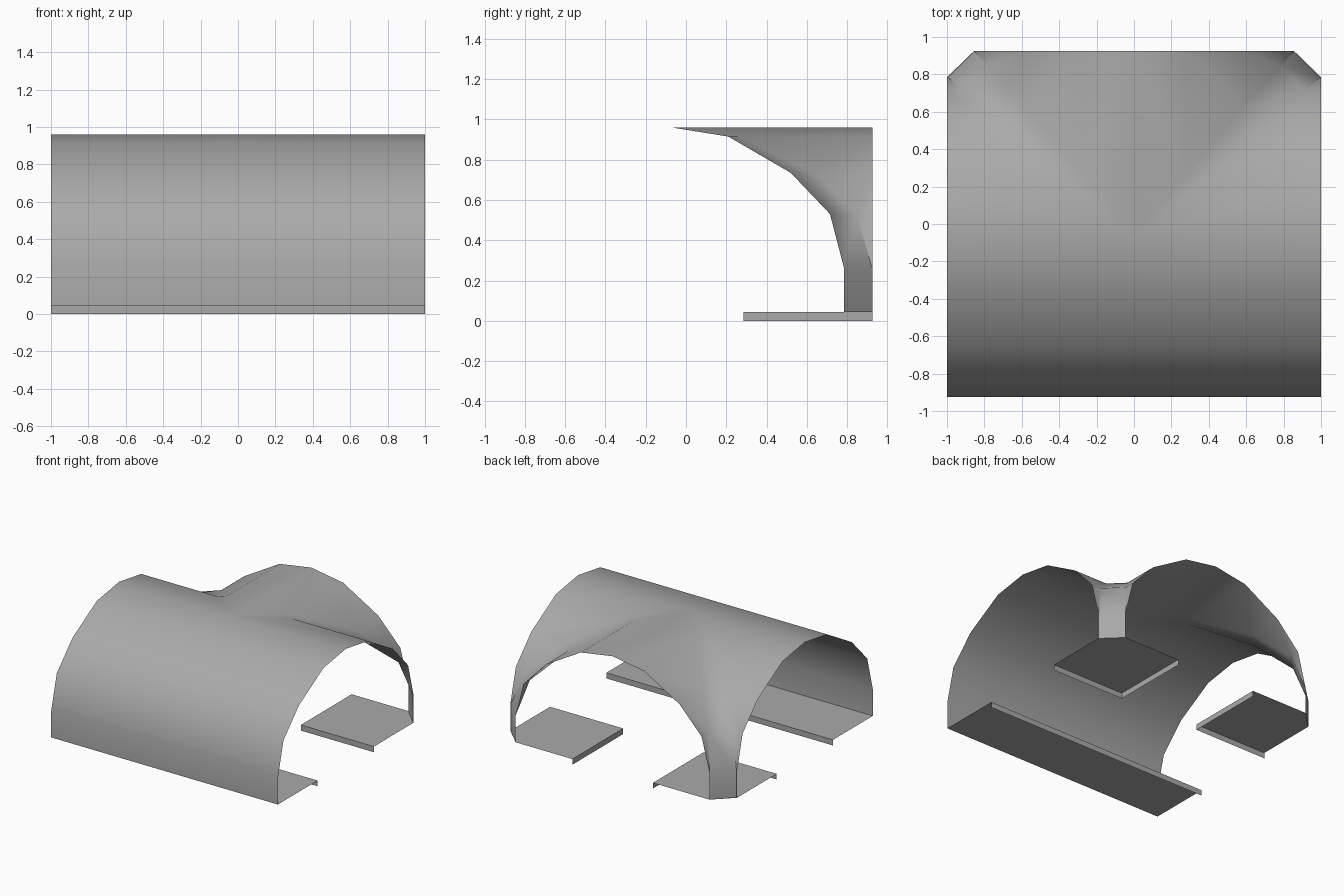
import bpy, bmesh, math

cube = bpy.data.objects.get("Cube")
if cube:
    bpy.data.objects.remove(cube)

# One grey stone colour
stone = bpy.data.materials.new("grey_stone")
stone.use_nodes = True
grey = (0.4, 0.4, 0.4, 1)
stone.diffuse_color = grey
stone.node_tree.nodes["Principled BSDF"].inputs["Base Color"].default_value = grey

BACK, FRONT, AXIS_Y = 0.925, -0.925, -0.07
LEDGE = 0.045

# Arch levels: half width, height, chamfer of the back corner
LEVELS = [(0.855, LEDGE, 0.14), (0.855, 0.26, 0.14), (0.785, 0.53, 0.13),
          (0.59, 0.735, 0.11), (0.28, 0.915, 0.05), (0, 0.96, 0)]


def add_face(bm, points, facing):
    """Add a face without repeated corners, turned towards a direction."""
    unique = []
    for p in points:
        if all(math.dist(p, q) > 0.002 for q in unique):
            unique.append(p)
    if len(unique) < 3:
        return
    face = bm.faces.new([bm.verts.new(p) for p in unique])
    face.normal_update()
    if face.normal.dot(facing) < 0:
        face.normal_flip()


def finish(bm, name):
    bmesh.ops.remove_doubles(bm, verts=bm.verts[:], dist=0.0015)
    mesh = bpy.data.meshes.new(name)
    bm.to_mesh(mesh)
    bm.free()
    mesh.materials.append(stone)
    obj = bpy.data.objects.new(name, mesh)
    bpy.context.collection.objects.link(obj)
    return obj


# Vaulted shell: a passage along x meeting a passage towards the back
def back_row(side, w, z, c):
    inner = AXIS_Y + w
    return [(side, inner, z), (side * min(w + c, 1), inner, z),
            (side * w, min(inner + c, BACK), z), (side * w, BACK, z)]


bm = bmesh.new()
for low, high in zip(LEVELS, LEVELS[1:]):
    for side in (-1, 1):
        # Front half of the long passage
        a, b = [[(0, AXIS_Y - w, z), (side, AXIS_Y - w, z)] for w, z, c in (low, high)]
        add_face(bm, [a[0], a[1], b[1], b[0]], (0, -1, 0.1))
        # Side wall, chamfered pillar and back passage wall
        a, b = back_row(side, *low), back_row(side, *high)
        for i, out in enumerate([(0, 1, 0.1), (side, 1, 0.1), (side, 0, 0.1)]):
            add_face(bm, [a[i], a[i + 1], b[i + 1], b[i]], out)
vault = finish(bm, "vault_shell")
bpy.context.view_layer.objects.active = vault
vault.select_set(True)
bpy.ops.object.shade_smooth_by_angle(angle=math.radians(35))
vault.select_set(False)


# Ledges: an open top plate with kerbs on the inner edges only
def ledge(name, outline, kerbs):
    bm = bmesh.new()
    add_face(bm, [(x, y, LEDGE) for x, y in outline], (0, 0, 1))
    for (x1, y1), (x2, y2), out in kerbs:
        add_face(bm, [(x1, y1, 0), (x2, y2, 0), (x2, y2, LEDGE), (x1, y1, LEDGE)], out)
    finish(bm, name)


edge = -0.425
ledge("front_ledge", [(-1, FRONT), (1, FRONT), (1, edge), (-1, edge)],
      [((-1, edge), (1, edge), (0, 1, 0))])

px, py = 0.355, 0.285
for side, name in ((1, "left_ledge"), (-1, "right_ledge")):
    corner, to_side, to_back = (side * px, py), (side, py), (side * px, BACK)
    ledge(name, [corner, to_side, (side, 0.785), (side * 0.855, BACK), to_back],
          [(corner, to_side, (0, -1, 0)), (corner, to_back, (-side, 0, 0))])
